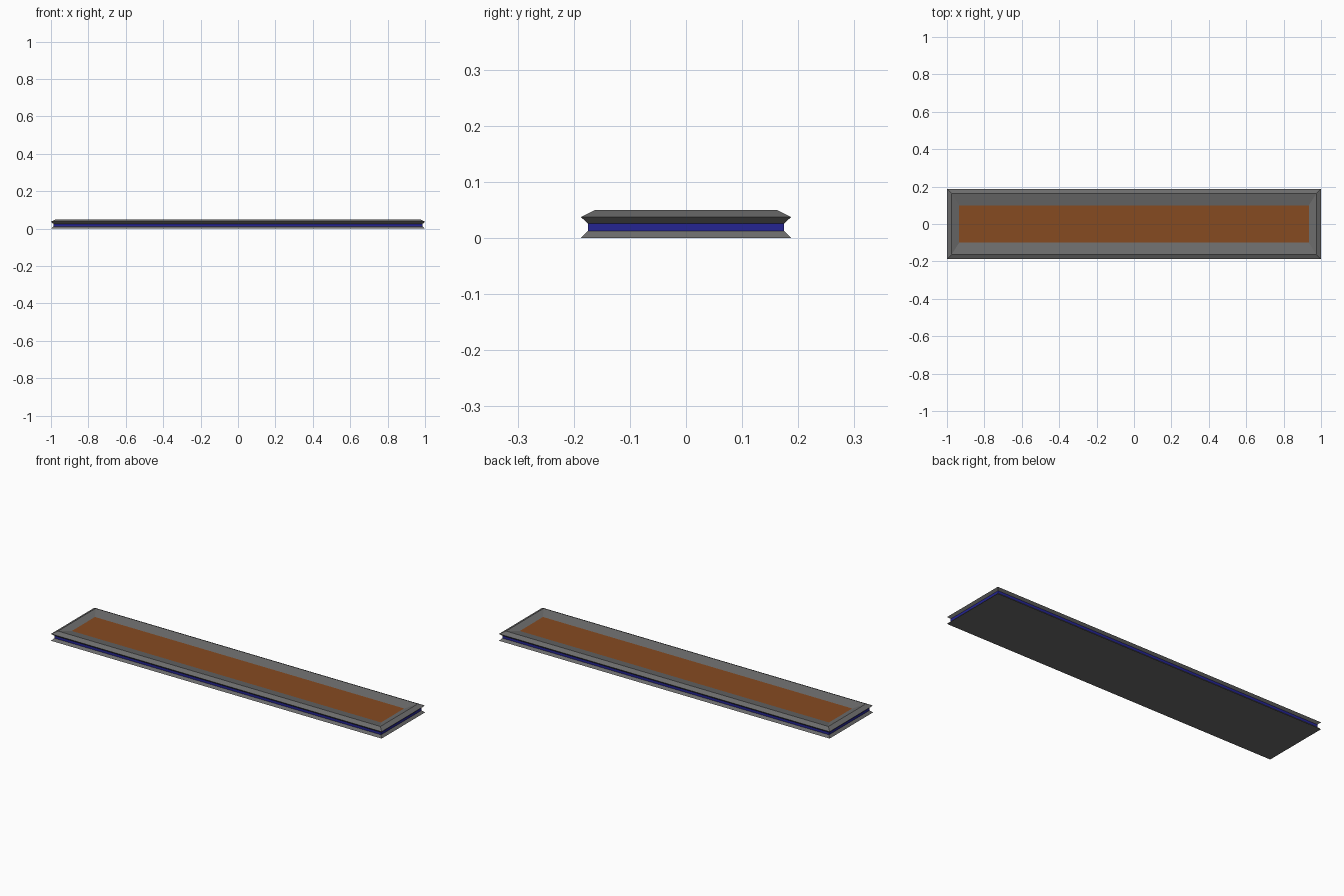
import bpy, bmesh

if "Cube" in bpy.data.objects:
    bpy.data.objects.remove(bpy.data.objects["Cube"])


def material(name, rgb):
    m = bpy.data.materials.new(name)
    m.diffuse_color = (*rgb, 1.0)
    m.use_nodes = True
    m.node_tree.nodes["Principled BSDF"].inputs["Base Color"].default_value = m.diffuse_color
    return m


grey = material("dark grey", (0.15, 0.15, 0.15))
blue = material("deep blue", (0.018, 0.018, 0.29))
brown = material("brown", (0.24, 0.07, 0.015))

# Rectangular rings: half length, half width, height
rings = [
    (1.0, 0.1875, 0.0),         # bottom edge
    (0.9875, 0.175, 0.0125),    # groove, lower
    (0.9875, 0.175, 0.0262),    # groove, upper
    (1.0, 0.1875, 0.0375),      # widest edge
    (0.975, 0.1625, 0.05),      # rim
    (0.935, 0.10, 0.0375),      # recessed panel
]


def slab(name, rings, mats, band_mats, top_mat):
    bm = bmesh.new()
    loops = [[bm.verts.new((sx * a, sy * b, z))
              for sx, sy in ((-1, -1), (1, -1), (1, 1), (-1, 1))]
             for a, b, z in rings]
    bm.faces.new(loops[0][::-1])
    for lo, hi, mi in zip(loops, loops[1:], band_mats):
        for i in range(4):
            j = (i + 1) % 4
            bm.faces.new((lo[i], lo[j], hi[j], hi[i])).material_index = mi
    bm.faces.new(loops[-1]).material_index = top_mat
    me = bpy.data.meshes.new(name)
    bm.to_mesh(me)
    bm.free()
    for m in mats:
        me.materials.append(m)
    ob = bpy.data.objects.new(name, me)
    bpy.context.collection.objects.link(ob)
    return ob


# Platform with blue groove band and sunken brown panel
slab("platform", rings, (grey, blue, brown), (0, 1, 0, 0, 0), 2)
